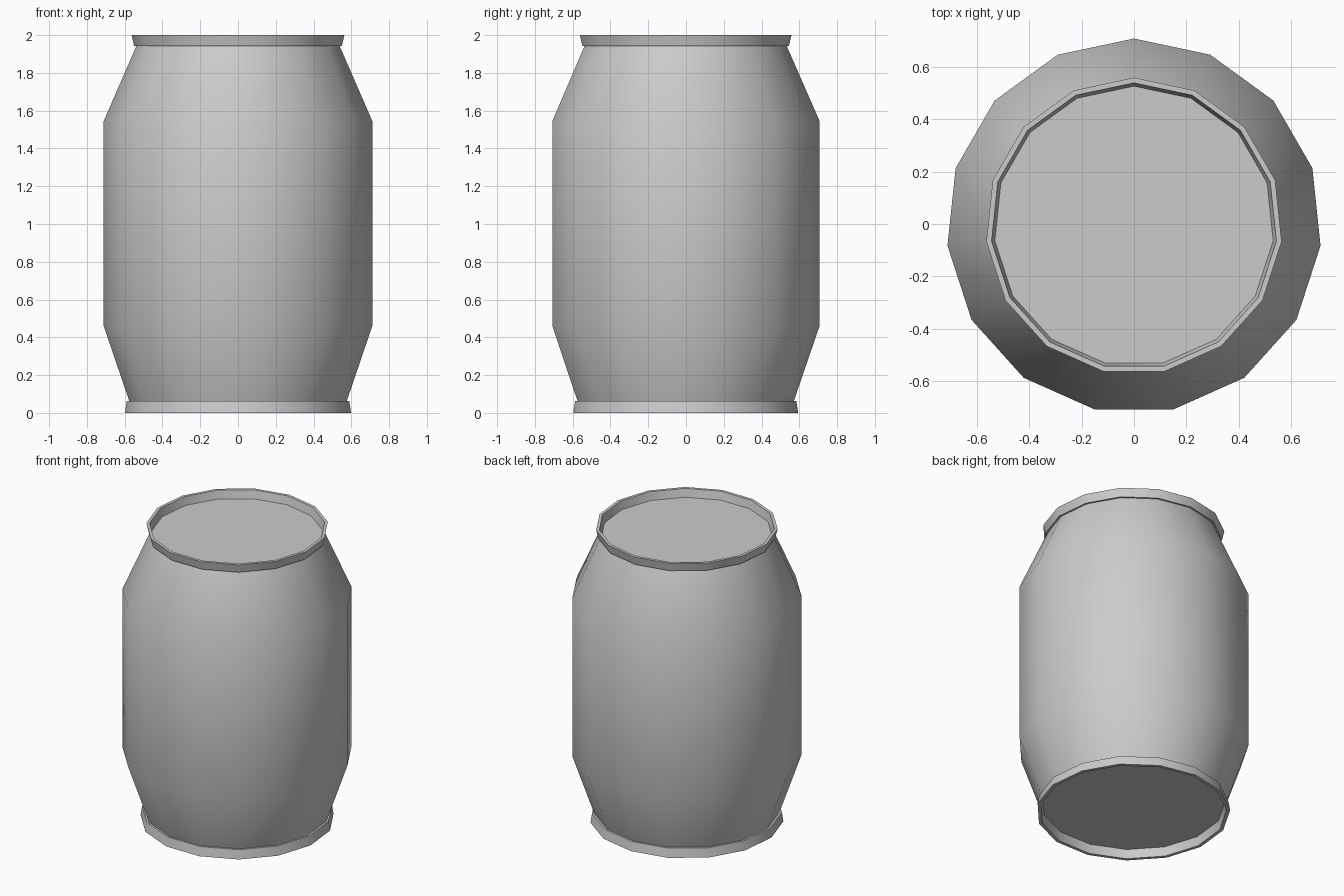
import bpy, bmesh, math

if "Cube" in bpy.data.objects:
    bpy.data.objects.remove(bpy.data.objects["Cube"])

SIDES = 15
Y_OFF = -0.008  # odd side count: shift so the bounds are centred


def lathe(name, profile, ring=False):
    """Revolve (radius, z) points; ring closes the section, otherwise the ends are capped."""
    bm = bmesh.new()
    loops = []
    for r, z in profile:
        loop = []
        for i in range(SIDES):
            a = math.pi / 2 + 2 * math.pi * i / SIDES
            loop.append(bm.verts.new((r * math.cos(a), r * math.sin(a) + Y_OFF, z)))
        loops.append(loop)
    pairs = list(zip(loops, loops[1:]))
    if ring:
        pairs.append((loops[-1], loops[0]))
    else:
        bm.faces.new(loops[0])
        bm.faces.new(loops[-1])
    for lo, hi in pairs:
        for i in range(SIDES):
            j = (i + 1) % SIDES
            bm.faces.new((lo[i], lo[j], hi[j], hi[i]))
    bmesh.ops.recalc_face_normals(bm, faces=bm.faces)
    mesh = bpy.data.meshes.new(name)
    bm.to_mesh(mesh)
    bm.free()
    ob = bpy.data.objects.new(name, mesh)
    bpy.context.collection.objects.link(ob)
    bpy.ops.object.select_all(action='DESELECT')
    ob.select_set(True)
    bpy.context.view_layer.objects.active = ob
    bpy.ops.object.shade_smooth_by_angle(angle=math.radians(30))
    return ob


# Barrel body with recessed flat ends
lathe("barrel_body", [(0.578, 0.06), (0.715, 0.46), (0.715, 1.545), (0.54, 1.945)])

# Thin flared rims standing proud of both ends
lathe("bottom_rim", [(0.602, 0.0), (0.592, 0.062), (0.570, 0.062), (0.580, 0.0)], ring=True)
lathe("top_rim", [(0.553, 1.943), (0.566, 2.0), (0.546, 2.0), (0.533, 1.943)], ring=True)
